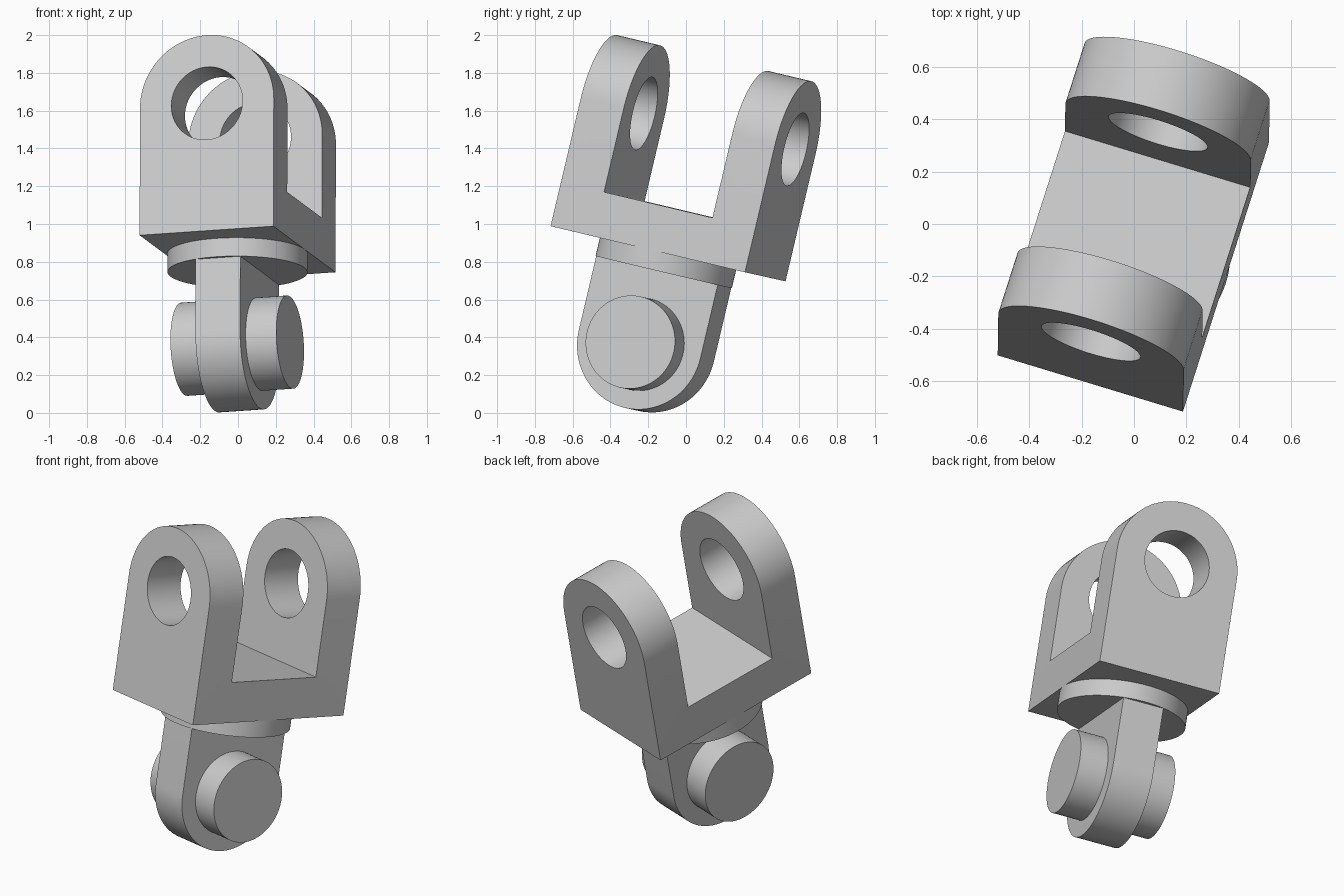
import bpy, bmesh, math
from mathutils import Matrix, Vector

cube = bpy.data.objects.get("Cube")
if cube:
    bpy.data.objects.remove(cube, do_unlink=True)

# Proportions
UNIT = 0.1236
HALF_W, HALF_D = 3 * UNIT, 4.48 * UNIT
EAR, FLOOR, EYE_H, EYE_R = 1.98 * UNIT, 1.95 * UNIT, 0.693, 1.6 * UNIT
DISC_R, DISC_H = 3 * UNIT, 0.1
LUG_R, LUG_T, PIN_H = 2.8 * UNIT, 2 * UNIT, 0.5
PIN_R, PIN_L = 2 * UNIT, 0.587

# Tilted frame of the whole joint
side = Vector((0.955, -0.290, 0.065)).normalized()
up = Vector((0.0035, 0.2296, 0.973))
up = (up - up.dot(side) * side).normalized()
depth = up.cross(side)
FRAME = Matrix((side, depth, up)).transposed().to_4x4()
FRAME.translation = (-0.0025, -0.095, 0.8425)

grey = bpy.data.materials.new("light grey")
grey.use_nodes = True
grey.diffuse_color = (0.6, 0.6, 0.6, 1)
grey.node_tree.nodes["Principled BSDF"].inputs["Base Color"].default_value = (0.6, 0.6, 0.6, 1)


def arc(radius, centre, start, end, steps):
    """Points of an arc in the profile plane."""
    angles = [start + (end - start) * i / steps for i in range(steps + 1)]
    return [(radius * math.cos(a), centre + radius * math.sin(a)) for a in angles]


def circle(radius, centre=0):
    return arc(radius, centre, 0, math.tau, 96)[:-1]


def prism(name, profile, axis, low, high):
    """Extrude a closed profile along the given local axis."""
    place = {"x": lambda a, b, t: (t, a, b),
             "y": lambda a, b, t: (a, t, b),
             "z": lambda a, b, t: (a, b, t)}[axis]
    bm = bmesh.new()
    face = bm.faces.new([bm.verts.new(place(a, b, low)) for a, b in profile])
    new = bmesh.ops.extrude_face_region(bm, geom=[face])["geom"]
    verts = [v for v in new if isinstance(v, bmesh.types.BMVert)]
    bmesh.ops.translate(bm, verts=verts, vec=place(0, 0, high - low))
    bmesh.ops.recalc_face_normals(bm, faces=bm.faces[:])
    mesh = bpy.data.meshes.new(name)
    bm.to_mesh(mesh)
    bm.free()
    mesh.materials.append(grey)
    obj = bpy.data.objects.new(name, mesh)
    bpy.context.collection.objects.link(obj)
    obj.matrix_world = FRAME
    return obj


def activate(obj):
    bpy.ops.object.select_all(action="DESELECT")
    obj.select_set(True)
    bpy.context.view_layer.objects.active = obj


def cut(obj, cutter):
    cutter.hide_render = True
    activate(obj)
    mod = obj.modifiers.new("cut", "BOOLEAN")
    mod.operation, mod.solver, mod.object = "DIFFERENCE", "EXACT", cutter
    bpy.ops.object.modifier_apply(modifier=mod.name)
    bpy.data.objects.remove(cutter, do_unlink=True)


# Fork: arched block with a wide slot and a cross hole through both ears
arch = [(-HALF_W, 0), (HALF_W, 0)] + arc(HALF_W, EYE_H, 0, math.pi, 48)
fork = prism("fork", arch, "y", -HALF_D, HALF_D)
gap = HALF_D - EAR
slot = [(-gap, FLOOR), (gap, FLOOR), (gap, 2), (-gap, 2)]
cut(fork, prism("slot_cutter", slot, "x", -1, 1))
cut(fork, prism("hole_cutter", circle(EYE_R, EYE_H), "y", -1, 1))

# Collar disc under the fork
collar = prism("collar", circle(DISC_R), "z", -DISC_H, 0)

# Round-ended lug, turned a quarter from the fork
tongue = [(LUG_R, -DISC_H), (-LUG_R, -DISC_H)] + arc(LUG_R, -PIN_H, math.pi, math.tau, 48)
lug = prism("lug", tongue, "x", -LUG_T / 2, LUG_T / 2)

# Cross pin through the lug
pin = prism("cross_pin", circle(PIN_R, -PIN_H), "x", -PIN_L / 2, PIN_L / 2)

for part in (fork, collar, lug, pin):
    activate(part)
    bpy.ops.object.shade_smooth_by_angle(angle=math.radians(30))
